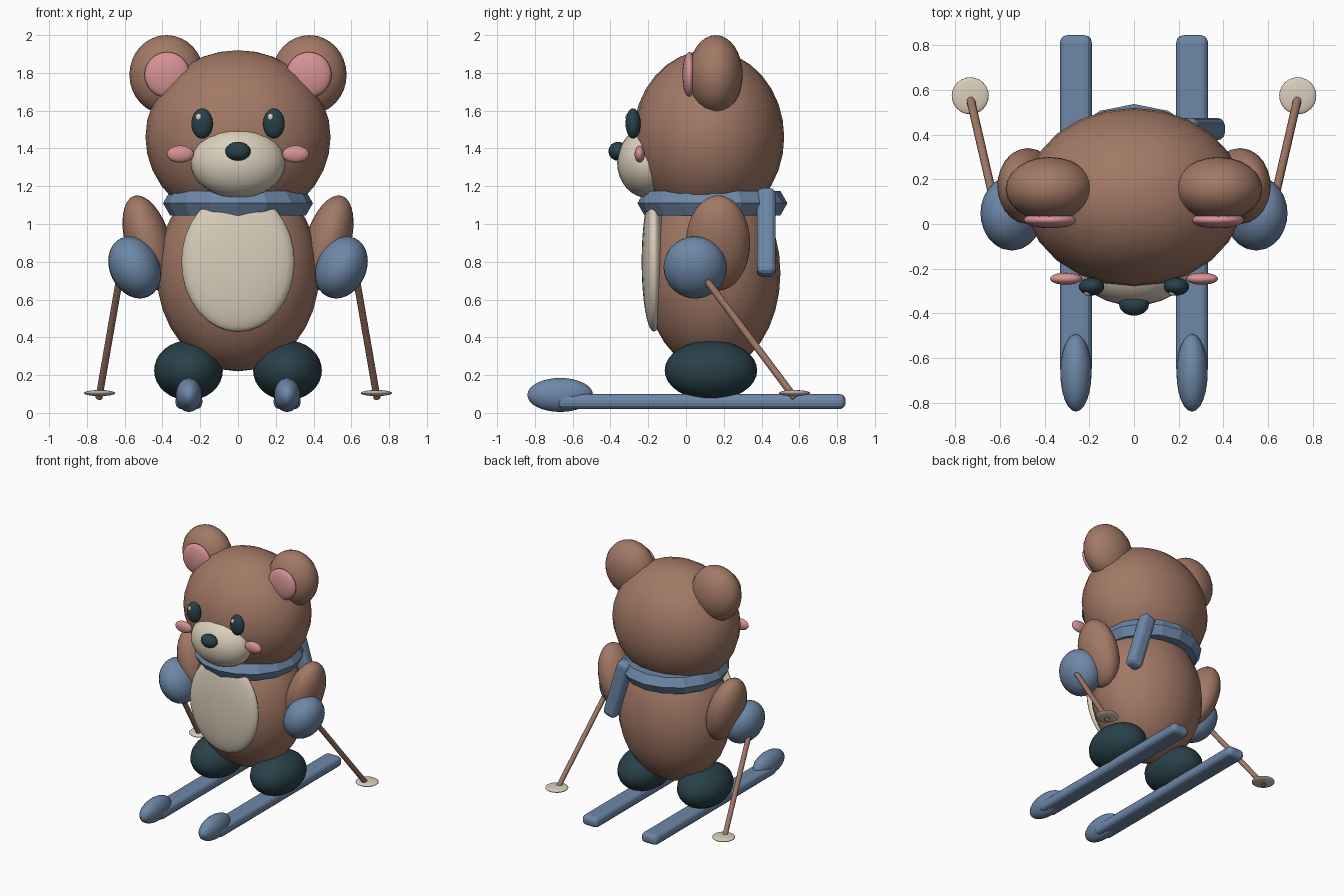
import bpy, bmesh, math
from mathutils import Vector, Matrix

if "Cube" in bpy.data.objects:
    bpy.data.objects.remove(bpy.data.objects["Cube"])


def material(name, rgb):
    m = bpy.data.materials.new(name)
    m.diffuse_color = (*rgb, 1)
    m.use_nodes = True
    m.node_tree.nodes["Principled BSDF"].inputs["Base Color"].default_value = m.diffuse_color
    return m


BROWN = material("brown_fur", (0.36, 0.19, 0.132))
CREAM = material("cream", (0.70, 0.62, 0.50))
BLUE = material("slate_blue", (0.155, 0.245, 0.39))
DARK = material("dark_teal", (0.022, 0.052, 0.066))
PINK = material("pink", (0.68, 0.29, 0.30))


def finish(name, bm, mat, loc, smooth=True, rot_y=0.0):
    bmesh.ops.recalc_face_normals(bm, faces=bm.faces)
    mesh = bpy.data.meshes.new(name)
    for f in bm.faces:
        f.smooth = smooth
    bm.to_mesh(mesh)
    bm.free()
    mesh.materials.append(mat)
    ob = bpy.data.objects.new(name, mesh)
    ob.location = loc
    ob.rotation_euler = (0, rot_y, 0)
    bpy.context.collection.objects.link(ob)
    return ob


def ellipsoid(name, mat, loc, radii, rot_y=0.0, seg=24, rings=16):
    bm = bmesh.new()
    bmesh.ops.create_uvsphere(bm, u_segments=seg, v_segments=rings, radius=1)
    bmesh.ops.scale(bm, vec=radii, verts=bm.verts)
    return finish(name, bm, mat, loc, True, rot_y)


def rounded_box(name, mat, loc, size, bevel, rot_y=0.0):
    bm = bmesh.new()
    bmesh.ops.create_cube(bm, size=1)
    bmesh.ops.scale(bm, vec=size, verts=bm.verts)
    bmesh.ops.bevel(bm, geom=bm.edges[:], offset=bevel, segments=3,
                    profile=0.5, affect='EDGES')
    return finish(name, bm, mat, loc, False, rot_y)


def rod(name, mat, a, b, radius):
    a, b = Vector(a), Vector(b)
    d = b - a
    bm = bmesh.new()
    bmesh.ops.create_cone(bm, cap_ends=True, segments=12, radius1=radius,
                          radius2=radius, depth=d.length)
    rot = d.to_track_quat('Z', 'Y').to_matrix()
    bmesh.ops.rotate(bm, cent=(0, 0, 0), matrix=rot, verts=bm.verts)
    ob = finish(name, bm, mat, (a + b) / 2)
    for p in ob.data.polygons:
        p.use_smooth = len(p.vertices) == 4


def ring(name, mat, loc, major, minor, n_major, n_minor):
    bm = bmesh.new()
    rows = []
    for i in range(n_major):
        t = 2 * math.pi * i / n_major
        row = []
        for j in range(n_minor):
            p = 2 * math.pi * j / n_minor
            r = major + minor * math.cos(p)
            row.append(bm.verts.new((r * math.cos(t), r * math.sin(t),
                                     minor * math.sin(p))))
        rows.append(row)
    for i in range(n_major):
        a, b = rows[i], rows[(i + 1) % n_major]
        for j in range(n_minor):
            k = (j + 1) % n_minor
            bm.faces.new((a[j], b[j], b[k], a[k]))
    return finish(name, bm, mat, loc, False)


# Torso and head
ellipsoid("body", BROWN, (0, 0.14, 0.74), (0.43, 0.36, 0.52))
ellipsoid("belly_patch", CREAM, (0, -0.17, 0.80), (0.30, 0.065, 0.37))
ellipsoid("head", BROWN, (0, 0.12, 1.46), (0.49, 0.40, 0.46))
ellipsoid("snout", CREAM, (0, -0.20, 1.325), (0.25, 0.165, 0.188))
ellipsoid("nose", DARK, (0, -0.36, 1.385), (0.067, 0.05, 0.05))

# Scarf with hanging tail
ring("scarf", BLUE, (0, 0.14, 1.11), 0.322, 0.075, 16, 6)
rounded_box("scarf_tail", BLUE, (0.295, 0.425, 0.955), (0.11, 0.10, 0.48), 0.035, -0.29)

# Paired parts
for side, s in (("left", -1), ("right", 1)):
    ellipsoid(side + "_ear", BROWN, (s * 0.378, 0.157, 1.79), (0.197, 0.143, 0.21))
    ellipsoid(side + "_inner_ear", PINK, (s * 0.375, 0.018, 1.79), (0.12, 0.037, 0.12))
    ellipsoid(side + "_eye", DARK, (s * 0.19, -0.28, 1.532), (0.057, 0.04, 0.08))
    ellipsoid(side + "_eye_glint", CREAM, (s * 0.19 - 0.017, -0.307, 1.565),
              (0.017, 0.014, 0.02), seg=12, rings=8)
    ellipsoid(side + "_cheek", PINK, (s * 0.305, -0.245, 1.37), (0.071, 0.027, 0.045))
    ellipsoid(side + "_arm", BROWN, (s * 0.475, 0.17, 0.90), (0.12, 0.17, 0.26), s * 0.29)
    ellipsoid(side + "_mitten", BLUE, (s * 0.547, 0.048, 0.77), (0.132, 0.167, 0.171), s * 0.45)
    ellipsoid(side + "_boot", DARK, (s * 0.262, 0.132, 0.225), (0.182, 0.245, 0.158))

    # Ski with a bulbous raised tip
    rounded_box(side + "_ski", BLUE, (s * 0.26, 0.082, 0.06), (0.142, 1.526, 0.08), 0.032)
    ellipsoid(side + "_ski_tip", BLUE, (s * 0.26, -0.666, 0.095), (0.07, 0.174, 0.09))

    # Pole and basket
    rod(side + "_pole", BROWN, (s * 0.615, 0.05, 0.78), (s * 0.736, 0.576, 0.08), 0.019)
    ellipsoid(side + "_pole_basket", CREAM, (s * 0.733, 0.574, 0.105), (0.083, 0.083, 0.016))
